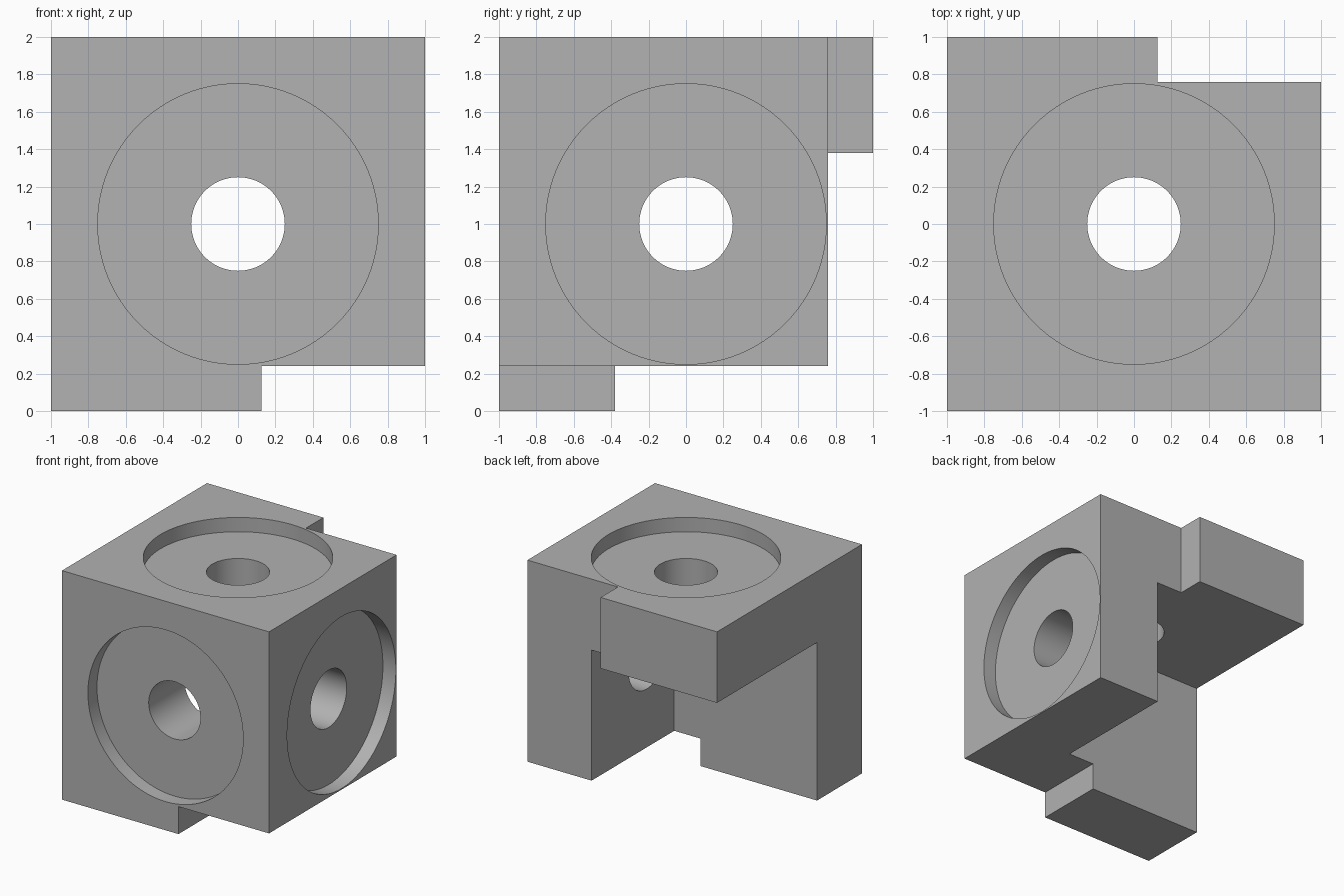
import bpy
from math import pi
from mathutils import Vector

cube = bpy.data.objects.get("Cube")
if cube:
    bpy.data.objects.remove(cube, do_unlink=True)

# One plain grey for the whole block
grey = bpy.data.materials.new("plain grey")
grey.use_nodes = True
colour = (0.445, 0.445, 0.445, 1)
grey.diffuse_color = colour
grey.node_tree.nodes["Principled BSDF"].inputs["Base Color"].default_value = colour

WALL = 0.62      # wall thickness
STEP = 0.24      # size of the edge notches
RECESS = 0.125   # depth of the round recesses
OUT = 1.5        # how far cutters reach outside


def box(name, low, high):
    low, high = Vector(low), Vector(high)
    bpy.ops.mesh.primitive_cube_add(size=1, location=(low + high) / 2)
    ob = bpy.context.object
    ob.name = name
    ob.scale = high - low
    bpy.ops.object.transform_apply(location=True, rotation=False, scale=True)
    ob.data.materials.append(grey)
    return ob


def cylinder(name, radius, direction, near, far):
    # Runs from near to far along the direction, from the block centre
    direction = Vector(direction)
    bpy.ops.mesh.primitive_cylinder_add(
        vertices=96, radius=radius, depth=far - near,
        location=Vector((0, 0, 1)) + direction * (near + far) / 2,
        rotation=direction.to_track_quat('Z', 'Y').to_euler())
    ob = bpy.context.object
    ob.name = name
    ob.data.materials.append(grey)
    return ob


block = box("corner_block", (-1, -1, 0), (1, 1, 2))

# Inner hollow and the two stepped edges beside the right-hand wall
cutters = [
    box("hollow_cutter", (-OUT, WALL - 1, -OUT), (1 - WALL, OUT, 2 - WALL)),
    box("bottom_step_cutter", (0.125, -OUT, -OUT), (OUT, OUT, STEP)),
    box("back_step_cutter", (0.125, 1 - STEP, -OUT), (OUT, OUT, 3)),
]

# A shallow recess and a through hole in each of the three walls
for side, direction in {"front": (0, -1, 0), "side": (1, 0, 0), "top": (0, 0, 1)}.items():
    cutters.append(cylinder(side + "_recess_cutter", 0.75, direction, 1 - RECESS, OUT))
    cutters.append(cylinder(side + "_hole_cutter", 0.25, direction, 0.3, OUT))

for cutter in cutters:
    cut = block.modifiers.new(cutter.name, 'BOOLEAN')
    cut.operation = 'DIFFERENCE'
    cut.solver = 'EXACT'
    cut.object = cutter

# Bake the cuts, then drop the cutters
bpy.ops.object.select_all(action='DESELECT')
block.select_set(True)
bpy.context.view_layer.objects.active = block
for cut in list(block.modifiers):
    bpy.ops.object.modifier_apply(modifier=cut.name)
for cutter in cutters:
    bpy.data.objects.remove(cutter, do_unlink=True)

bpy.ops.object.shade_smooth_by_angle(angle=pi / 6)
